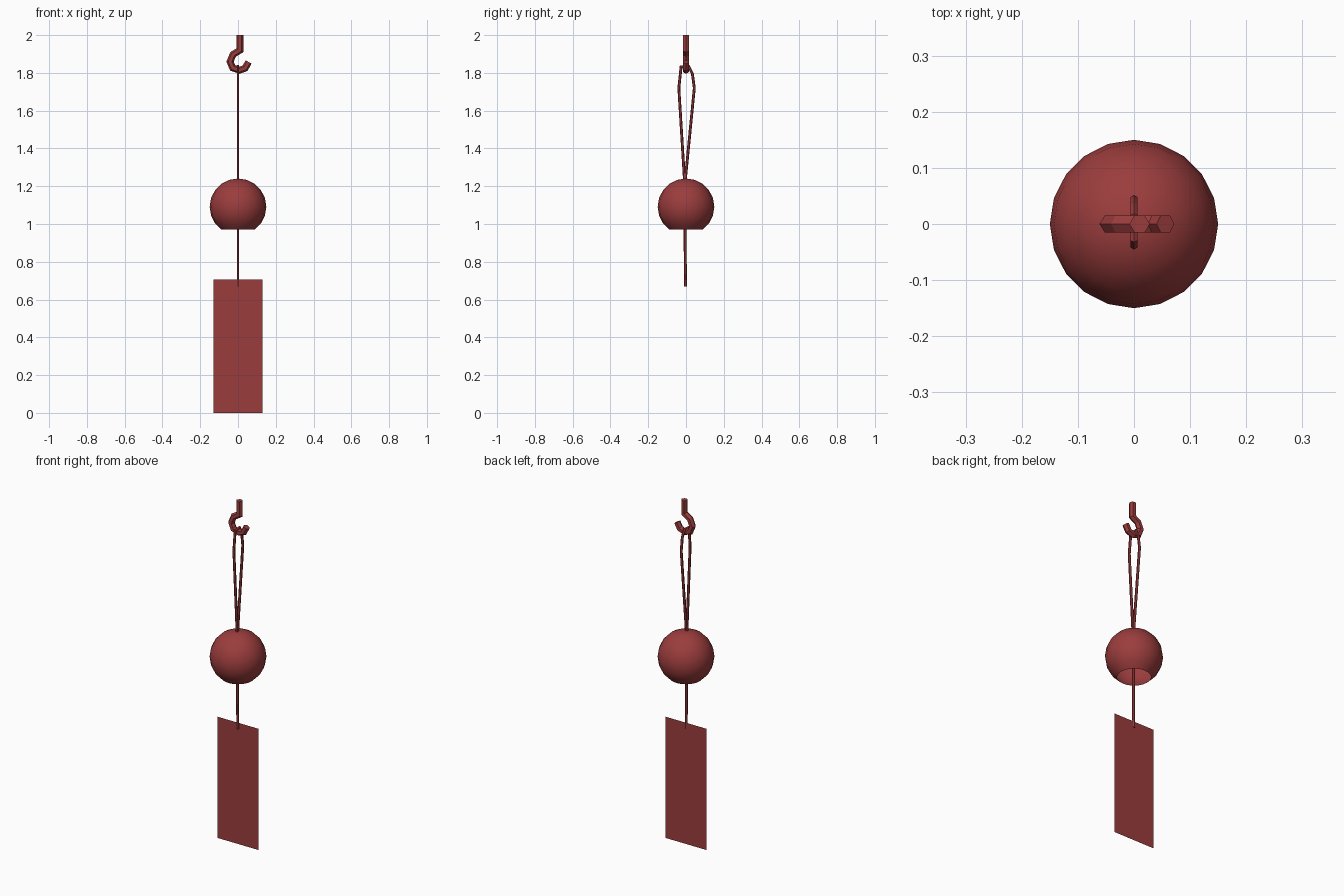
import bpy, bmesh, math
from mathutils import Vector

if "Cube" in bpy.data.objects:
    bpy.data.objects.remove(bpy.data.objects["Cube"])

red = bpy.data.materials.new("dull_red")
red.diffuse_color = (0.33, 0.046, 0.046, 1)
red.use_nodes = True
red.node_tree.nodes["Principled BSDF"].inputs["Base Color"].default_value = red.diffuse_color


def finish(name, bm, smooth_angle=None):
    bmesh.ops.recalc_face_normals(bm, faces=bm.faces)
    me = bpy.data.meshes.new(name)
    bm.to_mesh(me)
    bm.free()
    me.materials.append(red)
    ob = bpy.data.objects.new(name, me)
    bpy.context.collection.objects.link(ob)
    if smooth_angle:
        bpy.ops.object.select_all(action='DESELECT')
        ob.select_set(True)
        bpy.context.view_layer.objects.active = ob
        bpy.ops.object.shade_smooth_by_angle(angle=math.radians(smooth_angle))
    return ob


def tube(name, path, normal, radius, sides=6):
    """Sweep a polygon along a flat path; normal is the path plane's normal."""
    pts, n = [Vector(p) for p in path], Vector(normal)
    bm = bmesh.new()
    rings = []
    for i, p in enumerate(pts):
        a = (p - pts[i - 1]).normalized() if i else None
        b = (pts[i + 1] - p).normalized() if i < len(pts) - 1 else None
        t = ((a or b) + (b or a)).normalized()
        miter = 1 / max(0.7, t.dot(a or b))
        side = t.cross(n)
        ring = []
        for k in range(sides):
            ang = math.tau * k / sides
            ring.append(bm.verts.new(p + radius * (side * math.cos(ang) * miter + n * math.sin(ang))))
        rings.append(ring)
    for r, s in zip(rings, rings[1:]):
        for k in range(sides):
            j = (k + 1) % sides
            bm.faces.new((r[k], r[j], s[j], s[k]))
    bm.faces.new(rings[0])
    bm.faces.new(rings[-1])
    return finish(name, bm, 30)


# hanging hook
hook = [(0.01, 2.0), (0.01, 1.92), (-0.026, 1.898), (-0.042, 1.86),
        (-0.028, 1.826), (0.008, 1.814), (0.038, 1.825), (0.056, 1.858)]
tube("hook", [(x, 0, z) for x, z in hook], (0, 1, 0), 0.018)

# cord loop over the hook
loop = [(-0.008, 1.23), (-0.038, 1.72), (-0.026, 1.832), (0.014, 1.835),
        (0.034, 1.795), (0.044, 1.72), (-0.004, 1.23)]
tube("cord_loop", [(0, y, z) for y, z in loop], (1, 0, 0), 0.0075)

# cord through the bell down to the paper strip
tube("lower_cord", [(0, -0.005, 1.24), (0, -0.005, 0.9), (0, -0.002, 0.67)], (1, 0, 0), 0.0075)

# round bell, open at the bottom
R, CZ, SEG = 0.15, 1.091, 20
bm = bmesh.new()
top = bm.verts.new((0, 0, CZ + R))
prev = None
for lat in range(72, -55, -18):
    a = math.radians(lat)
    ring = [bm.verts.new((R * math.cos(a) * math.cos(math.tau * k / SEG),
                          R * math.cos(a) * math.sin(math.tau * k / SEG),
                          CZ + R * math.sin(a))) for k in range(SEG)]
    for k in range(SEG):
        j = (k + 1) % SEG
        if prev:
            bm.faces.new((prev[k], ring[k], ring[j], prev[j]))
        else:
            bm.faces.new((top, ring[k], ring[j]))
    prev = ring
finish("bell", bm, 40)

# hanging paper strip
bm = bmesh.new()
bm.faces.new([bm.verts.new(c) for c in
              ((-0.131, 0, 0), (0.131, 0, 0), (0.131, 0, 0.705), (-0.131, 0, 0.705))])
finish("paper_strip", bm)
